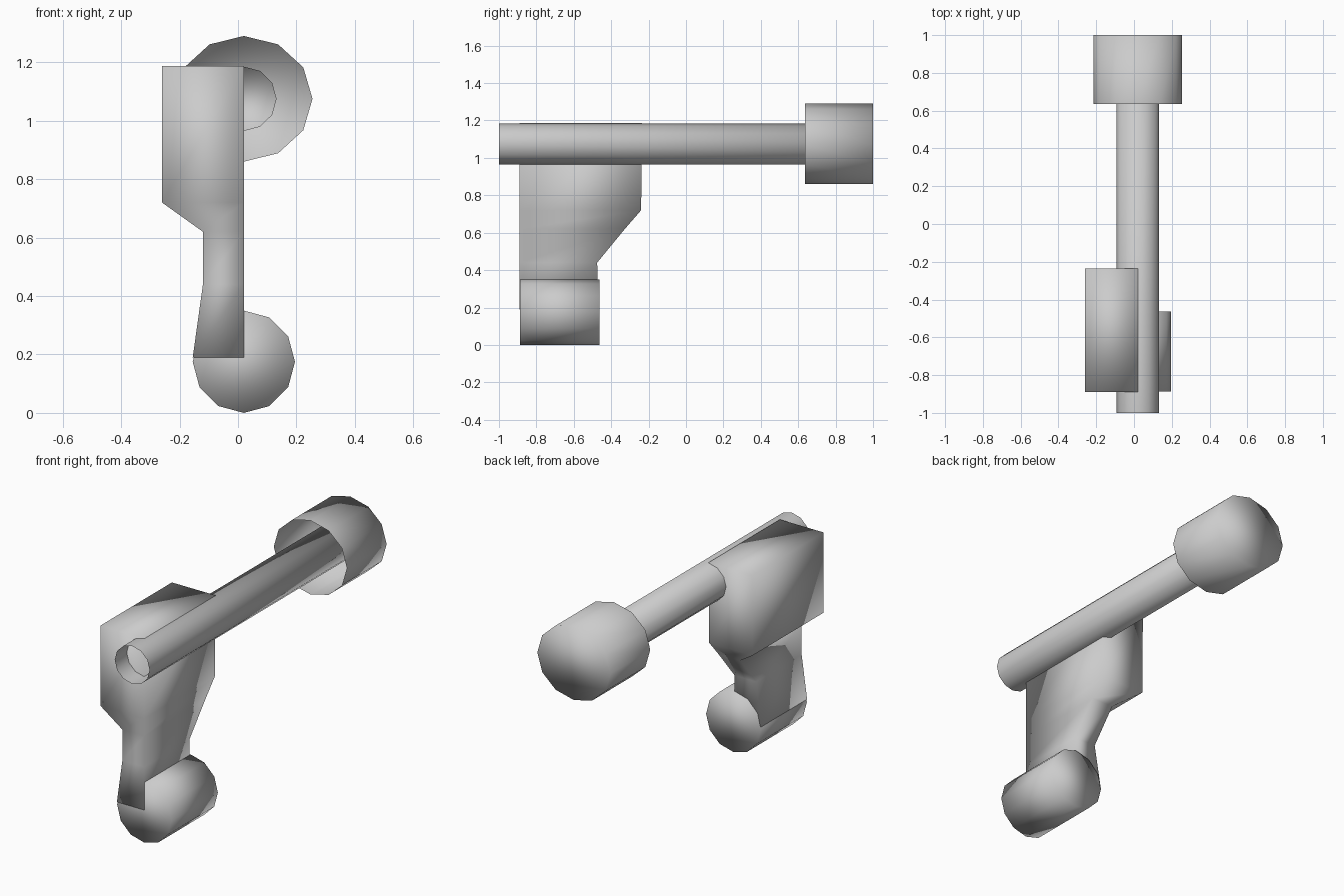
import bpy
import bmesh
import math

cube = bpy.data.objects.get("Cube")
if cube:
    bpy.data.objects.remove(cube, do_unlink=True)

grey = bpy.data.materials.new("light_grey")
grey.use_nodes = True
colour = (0.6, 0.6, 0.6, 1)
grey.diffuse_color = colour
grey.node_tree.nodes["Principled BSDF"].inputs["Base Color"].default_value = colour

CENTRE_X = 0.02
SIDES = 12


def loft(name, rings, cap_start=True, cap_end=True):
    """Skin a list of matching closed rings and smooth the result."""
    bm = bmesh.new()
    loops = [[bm.verts.new(p) for p in ring] for ring in rings]
    for a, b in zip(loops, loops[1:]):
        for i in range(len(a)):
            j = (i + 1) % len(a)
            bm.faces.new((a[i], a[j], b[j], b[i]))
    if cap_start:
        bm.faces.new(loops[0][::-1])
    if cap_end:
        bm.faces.new(loops[-1])
    bmesh.ops.recalc_face_normals(bm, faces=bm.faces)
    for face in bm.faces:
        face.smooth = True
    mesh = bpy.data.meshes.new(name)
    bm.to_mesh(mesh)
    bm.free()
    mesh.materials.append(grey)
    obj = bpy.data.objects.new(name, mesh)
    bpy.context.collection.objects.link(obj)
    return obj


def cylinder(name, z, rx, rz, y0, y1, front_closed):
    """Twelve-sided cylinder along y with a closed back."""
    angles = [math.tau * i / SIDES for i in range(SIDES)]
    rings = [[(CENTRE_X + rx * math.sin(a), y, z + rz * math.cos(a)) for a in angles]
             for y in (y0, y1)]
    loft(name, rings, cap_start=front_closed)


# Long open-ended tube, its hollow rear head, and the lower drum
cylinder("long_tube", 1.075, 0.112, 0.11, -1.0, 0.99, False)
cylinder("rear_head", 1.075, 0.235, 0.215, 0.635, 1.0, False)
cylinder("lower_drum", 0.175, 0.175, 0.175, -0.888, -0.463, True)

# Side bracket: level sections as (height, outer x, back y)
sections = [(0.19, -0.155, -0.467), (0.44, -0.12, -0.475), (0.62, -0.12, -0.327),
            (0.72, -0.26, -0.24), (1.187, -0.26, -0.235)]
front = -0.89
loft("side_bracket", [[(x, front, z), (CENTRE_X, front, z), (CENTRE_X, back, z), (x, back, z)]
                      for z, x, back in sections])
